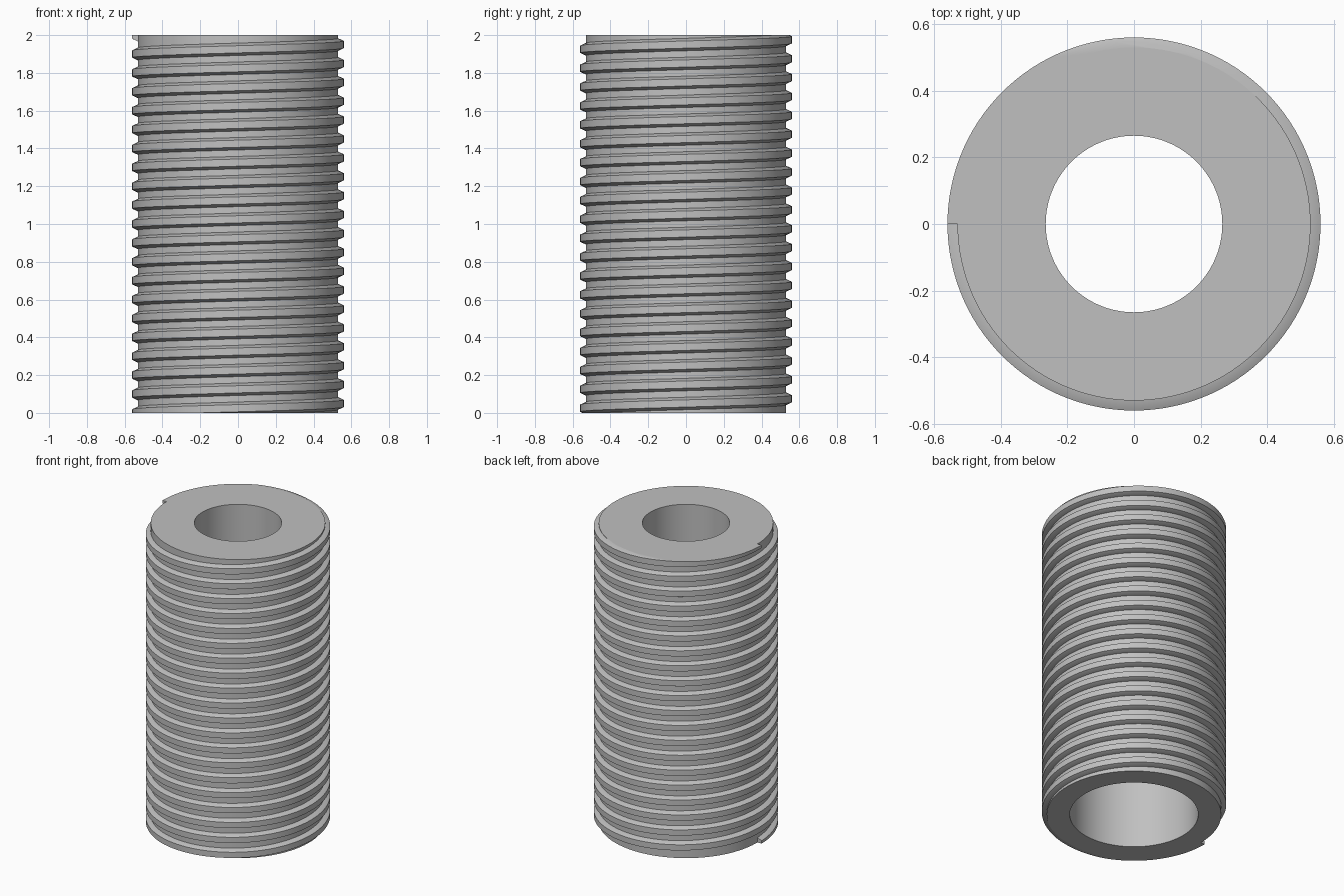
import bpy, bmesh, math

if "Cube" in bpy.data.objects:
    bpy.data.objects.remove(bpy.data.objects["Cube"], do_unlink=True)

HEIGHT, CORE, CREST = 2.0, 0.53, 0.56
PITCH, SEGMENTS = 0.1, 120

steel = bpy.data.materials.new("grey_steel")
steel.use_nodes = True
colour = (0.53, 0.53, 0.53, 1)
steel.diffuse_color = colour
steel.node_tree.nodes["Principled BSDF"].inputs["Base Color"].default_value = colour


def ring(bm, profile, angle, lift=0.0):
    """Place a (radius, z) profile at an angle around the z axis."""
    c, s = math.cos(angle), math.sin(angle)
    return [bm.verts.new((r * c, r * s, z + lift)) for r, z in profile]


def bridge(bm, a, b):
    n = len(a)
    for i in range(n):
        j = (i + 1) % n
        bm.faces.new((a[i], b[i], b[j], a[j]))


def finish(bm, name):
    bmesh.ops.recalc_face_normals(bm, faces=bm.faces)
    mesh = bpy.data.meshes.new(name)
    bm.to_mesh(mesh)
    bm.free()
    mesh.materials.append(steel)
    obj = bpy.data.objects.new(name, mesh)
    bpy.context.collection.objects.link(obj)
    bpy.ops.object.select_all(action="DESELECT")
    obj.select_set(True)
    bpy.context.view_layer.objects.active = obj
    bpy.ops.object.shade_smooth_by_angle(angle=math.radians(30))


# Hollow core: narrow bore at the top, wider counterbore from below
profile = [(CORE, 0), (CORE, HEIGHT), (0.265, HEIGHT),
           (0.265, 1.0), (0.39, 1.0), (0.39, 0)]
bm = bmesh.new()
rings = [ring(bm, profile, math.tau * i / SEGMENTS) for i in range(SEGMENTS)]
for i in range(SEGMENTS):
    bridge(bm, rings[i], rings[(i + 1) % SEGMENTS])
finish(bm, "hollow_core")

# Right-handed trapezoid thread, starting and ending on the -x side
tooth = [(CORE - 0.004, -0.033), (CORE, -0.033), (CREST, -0.019),
         (CREST, 0.019), (CORE, 0.033), (CORE - 0.004, 0.033)]
bm = bmesh.new()
steps = round(HEIGHT / PITCH) * SEGMENTS
rings = [ring(bm, tooth, math.pi + math.tau * i / SEGMENTS, PITCH * i / SEGMENTS)
         for i in range(steps + 1)]
for a, b in zip(rings, rings[1:]):
    bridge(bm, a, b)
bm.faces.new(rings[0])
bm.faces.new(rings[-1])

# Trim the thread flush with both ends of the core
for level, direction in ((0, -1), (HEIGHT, 1)):
    bmesh.ops.bisect_plane(bm, geom=bm.verts[:] + bm.edges[:] + bm.faces[:],
                           dist=1e-6, plane_co=(0, 0, level),
                           plane_no=(0, 0, direction), clear_outer=True)
    bmesh.ops.holes_fill(bm, edges=[e for e in bm.edges if e.is_boundary], sides=0)
finish(bm, "thread")
